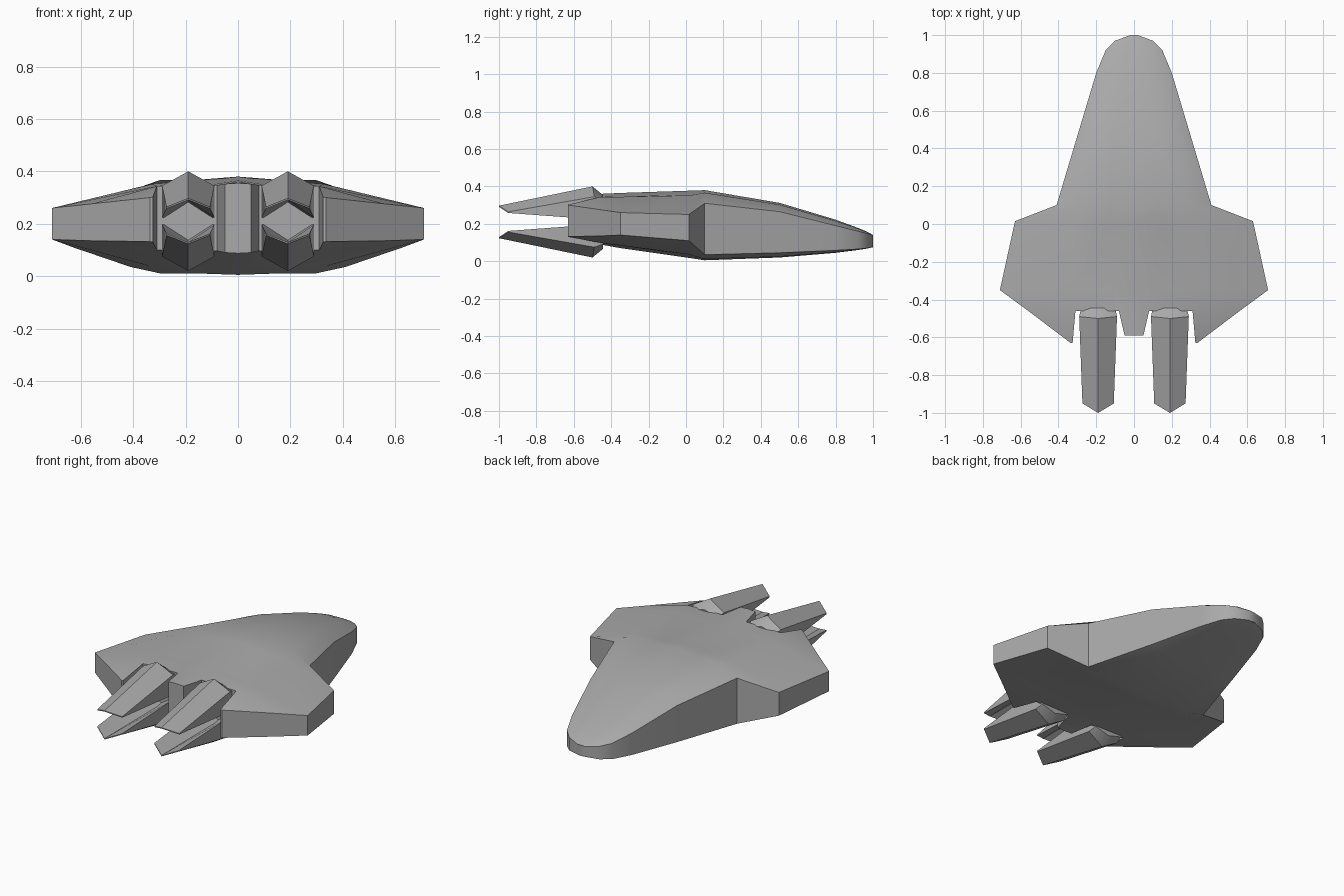
import bpy, bmesh, math

if "Cube" in bpy.data.objects:
    bpy.data.objects.remove(bpy.data.objects["Cube"], do_unlink=True)

grey = bpy.data.materials.new("hull_grey")
grey.use_nodes = True
colour = (0.4, 0.4, 0.4, 1)
grey.diffuse_color = colour
grey.node_tree.nodes["Principled BSDF"].inputs["Base Color"].default_value = colour


def finish(bm, name, angle):
    """Weld, orient and smooth a mesh, then link it as an object."""
    bmesh.ops.remove_doubles(bm, verts=bm.verts, dist=0.0005)
    bmesh.ops.recalc_face_normals(bm, faces=bm.faces)
    mesh = bpy.data.meshes.new(name)
    bm.to_mesh(mesh)
    bm.free()
    mesh.materials.append(grey)
    obj = bpy.data.objects.new(name, mesh)
    bpy.context.scene.collection.objects.link(obj)
    bpy.ops.object.select_all(action="DESELECT")
    obj.select_set(True)
    bpy.context.view_layer.objects.active = obj
    bpy.ops.object.shade_smooth_by_angle(angle=math.radians(angle))
    return obj


def quad(bm, points):
    bm.faces.new([bm.verts.new(p) for p in points])


# Hull stations: y, inner x, shoulder x, edge x, top middle, top edge, base middle, base edge
STATIONS = [
    (1, .006, .012, .02, .14, .138, .075, .077),
    (.97, .03, .07, .1, .157, .148, .068, .07),
    (.92, .05, .1, .15, .178, .16, .06, .065),
    (.8, .07, .14, .2, .222, .19, .045, .058),
    (.5, .1, .2, .29, .312, .265, .02, .045),
    (.1, .13, .3, .41, .38, .31, .005, .035),
    (.015, .13, .33, .63, .377, .25, .018, .11),
    (-.35, .1, .31, .71, .365, .26, .07, .14),
    (-.46, .08, .31, .56, .36, .276, .09, .135),
]
WEIGHTS = (1, .85, .8, 0)


def section(station, side):
    """Top and bottom rows of points of one half section."""
    y, inner, shoulder, edge, tm, te, bm_, be = station
    xs = (0, inner, shoulder, edge)
    top = [(side * x, y, te + (tm - te) * w) for x, w in zip(xs, WEIGHTS)]
    base = [(side * x, y, be + (bm_ - be) * w) for x, w in zip(xs, WEIGHTS)]
    return top, base


def block(bm, front, rear):
    """Closed-sided block between two matching rows, capped at the rear."""
    (ft, fb), (rt, rb) = front, rear
    last = len(ft) - 1
    for i in range(last):
        quad(bm, (ft[i], ft[i + 1], rt[i + 1], rt[i]))
        quad(bm, (fb[i], fb[i + 1], rb[i + 1], rb[i]))
        quad(bm, (rt[i], rt[i + 1], rb[i + 1], rb[i]))
    return [(ft[i], rt[i], rb[i], fb[i]) for i in (0, last)]


hull = bmesh.new()
for side in (-1, 1):
    rows = [section(s, side) for s in STATIONS]
    # nose cap and lofted body
    top, base = rows[0]
    quad(hull, (top[0], top[-1], base[-1], base[0]))
    for (ft, fb), (rt, rb) in zip(rows, rows[1:]):
        for i in range(3):
            quad(hull, (ft[i], ft[i + 1], rt[i + 1], rt[i]))
            quad(hull, (fb[i], fb[i + 1], rb[i + 1], rb[i]))
        quad(hull, (ft[3], rt[3], rb[3], fb[3]))
    # wall behind each engine
    top, base = rows[-1]
    quad(hull, (top[1], top[2], base[2], base[1]))
    # central tail
    tail = ([(0, -.59, .355), (side * .05, -.59, .352)],
            [(0, -.59, .087), (side * .05, -.59, .09)])
    quad(hull, block(hull, (top[:2], base[:2]), tail)[1])
    # swept trailing tip of the wing
    tip = ([(side * .325, -.63, .302), (side * .335, -.63, .3)],
           [(side * .325, -.63, .13), (side * .335, -.63, .132)])
    for wall in block(hull, (top[2:], base[2:]), tip):
        quad(hull, wall)
finish(hull, "hull", 32)


def prong(name, cx, flip):
    """Tapered, ridged engine blade; flip mirrors it about the engine axis."""
    axis = .21
    # y, ridge y, half width, lip, shoulder, ridge, hollow
    rings = [(-.445, -.445, .09, .012, .12, .145, .07),
             (-.49, -.5, .1, .014, .135, .19, .08),
             (-.95, -1, .083, .048, .054, .087, .081)]
    bm = bmesh.new()
    loops = []
    for y, ry, w, lip, shoulder, ridge, hollow in rings:
        shape = [(-w, y, lip), (-w, y, shoulder), (0, ry, ridge),
                 (w, y, shoulder), (w, y, lip), (0, ry, hollow)]
        loops.append([bm.verts.new((cx + x, py, axis + flip * z)) for x, py, z in shape])
    for a, b in zip(loops, loops[1:]):
        for i in range(6):
            j = (i + 1) % 6
            bm.faces.new((a[i], a[j], b[j], b[i]))
    for loop in (loops[0], loops[-1]):
        bm.faces.new((loop[0], loop[1], loop[2], loop[5]))
        bm.faces.new((loop[2], loop[3], loop[4], loop[5]))
    finish(bm, name, 40)


# Two blades on each engine
for side, cx in (("right", -.19), ("left", .19)):
    prong(side + "_upper_engine_blade", cx, 1)
    prong(side + "_lower_engine_blade", cx, -1)
